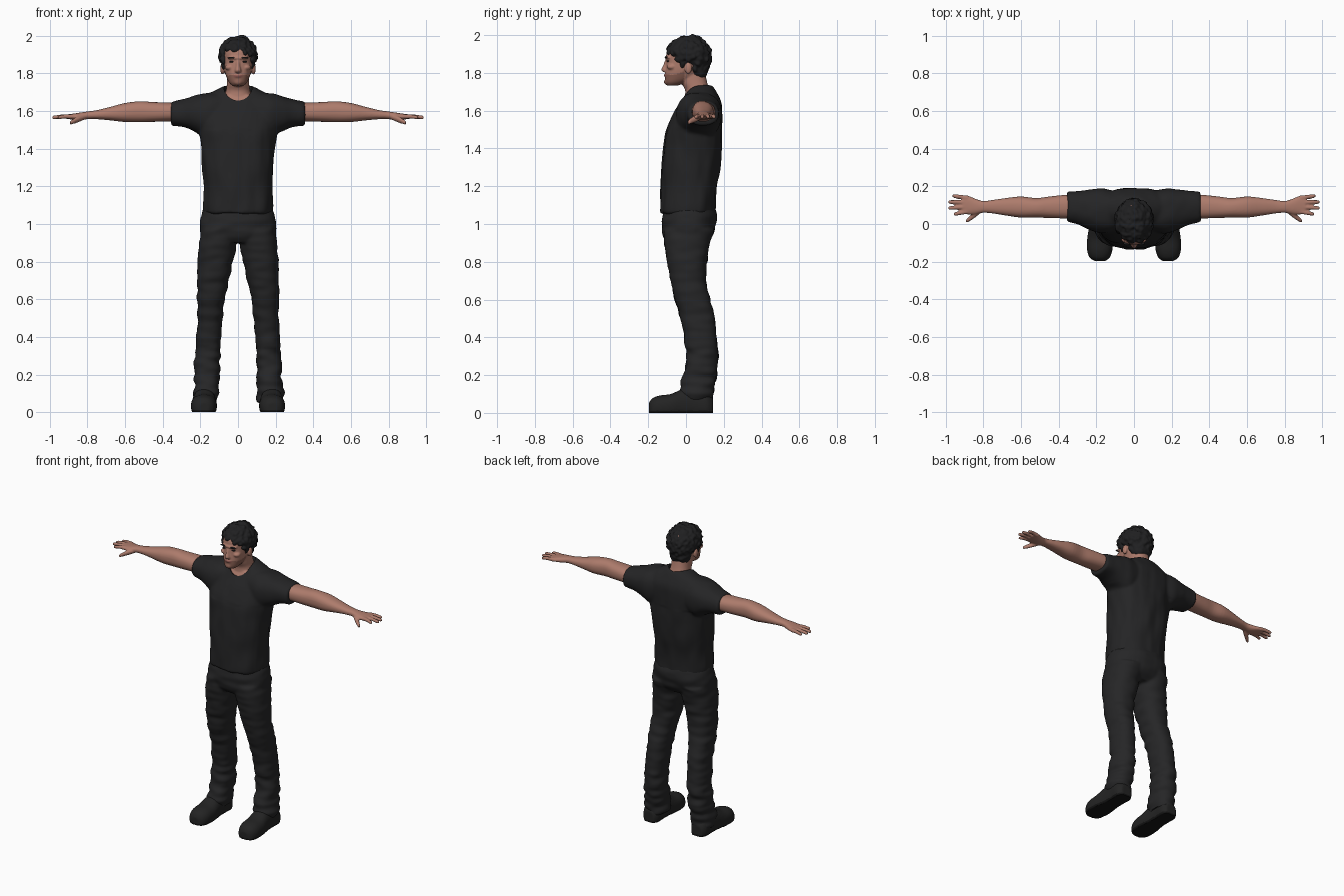
import bpy, bmesh, math, random
from mathutils import Vector, Matrix, noise

if "Cube" in bpy.data.objects:
    bpy.data.objects.remove(bpy.data.objects["Cube"])

random.seed(4)


def material(name, rgb):
    m = bpy.data.materials.new(name)
    m.diffuse_color = (*rgb, 1)
    m.use_nodes = True
    m.node_tree.nodes["Principled BSDF"].inputs["Base Color"].default_value = m.diffuse_color
    return m


SKIN = material("skin", (0.42, 0.20, 0.15))
STUBBLE = material("stubble", (0.25, 0.115, 0.085))
LIP = material("lips", (0.27, 0.10, 0.085))
HAIR = material("black hair", (0.014, 0.014, 0.015))
SHIRT = material("charcoal shirt", (0.018, 0.018, 0.019))
DENIM = material("charcoal trousers", (0.019, 0.019, 0.020))
SHOE = material("dark shoes", (0.017, 0.017, 0.017))
SOLE = material("black soles", (0.007, 0.007, 0.007))


def smooth_rings(rings, n=4):
    """Catmull-Rom interpolation between cross-sections."""
    out = []
    for i in range(len(rings) - 1):
        p0, p1, p2, p3 = (rings[min(max(i + k, 0), len(rings) - 1)] for k in (-1, 0, 1, 2))
        for j in range(n):
            t = j / n
            out.append([0.5 * (2 * b + (c - a) * t + (2 * a - 5 * b + 4 * c - d) * t * t
                               + (3 * b - a - 3 * c + d) * t ** 3)
                        for a, b, c, d in zip(p0, p1, p2, p3)])
    return out + [list(rings[-1])]


def loft(bm, axis, rings, sign=1, power=2.3, sides=32):
    """Rings are (position, a0, a1, b0, b1): extents across the axis."""
    loops = []
    for t, a0, a1, b0, b1 in smooth_rings(rings):
        loop = []
        for k in range(sides):
            c, s = math.cos(math.tau * k / sides), math.sin(math.tau * k / sides)
            a = (a0 + a1) / 2 + (a1 - a0) / 2 * math.copysign(abs(c) ** (2 / power), c)
            b = (b0 + b1) / 2 + (b1 - b0) / 2 * math.copysign(abs(s) ** (2 / power), s)
            x, y, z = {'x': (t, a, b), 'y': (a, t, b), 'z': (a, b, t)}[axis]
            loop.append(bm.verts.new((x * sign, y, z)))
        loops.append(loop)
    faces = [bm.faces.new((p[k], p[k - 1], q[k - 1], q[k]))
             for p, q in zip(loops, loops[1:]) for k in range(sides)]
    faces += [bm.faces.new(loops[0]), bm.faces.new(loops[-1][::-1])]
    bmesh.ops.recalc_face_normals(bm, faces=faces)


def ball(bm, centre, radii, sub=3):
    mat = Matrix.Translation(centre) @ Matrix.Diagonal((*radii, 1))
    bmesh.ops.create_icosphere(bm, subdivisions=sub, radius=1, matrix=mat)


def make(name, bm, mats):
    me = bpy.data.meshes.new(name)
    bm.to_mesh(me)
    bm.free()
    ob = bpy.data.objects.new(name, me)
    bpy.context.collection.objects.link(ob)
    for m in mats:
        me.materials.append(m)
    return ob


def finish(ob, angle=50):
    bpy.ops.object.select_all(action='DESELECT')
    ob.select_set(True)
    bpy.context.view_layer.objects.active = ob
    bpy.ops.object.shade_smooth_by_angle(angle=math.radians(angle))


def fuse(name, bm, mats, voxel, relax=4, bump=None, cutter=None, rule=None):
    """Merge overlapping volumes into one skin, add folds, cut and colour it."""
    ob = make(name, bm, mats)
    rm = ob.modifiers.new("fuse", 'REMESH')
    rm.mode, rm.voxel_size = 'VOXEL', voxel
    sm = ob.modifiers.new("relax", 'SMOOTH')
    sm.factor, sm.iterations = 0.5, relax

    def bake():
        dg = bpy.context.evaluated_depsgraph_get()
        new = bpy.data.meshes.new_from_object(ob.evaluated_get(dg))
        ob.modifiers.clear()
        ob.data = new
        new.materials.clear()
        for m in mats:
            new.materials.append(m)

    bake()
    if bump:
        moves = [v.normal * bump(v.co) for v in ob.data.vertices]
        for v, d in zip(ob.data.vertices, moves):
            v.co += d
    for v in ob.data.vertices:
        v.co.z = max(v.co.z, 0)
    if cutter:
        bo = ob.modifiers.new("cut", 'BOOLEAN')
        bo.operation, bo.object, bo.solver = 'DIFFERENCE', cutter, 'EXACT'
        bake()
    for p in ob.data.polygons:
        p.material_index = rule(p.center) if rule else 0
    finish(ob)
    return ob


def folds(amp, fx, fz):
    return lambda c: amp(c) * noise.noise(Vector((c.x * fx, c.y * fx, c.z * fz)))


# T-shirt: torso and two short sleeves, with a scooped neck opening
torso = [(1.055, -.182, .182, -.137, .158), (1.10, -.186, .186, -.136, .158),
         (1.2, -.182, .182, -.132, .166), (1.3, -.188, .188, -.13, .18),
         (1.42, -.198, .198, -.116, .19), (1.5, -.21, .21, -.105, .192),
         (1.58, -.215, .215, -.07, .192), (1.64, -.2, .2, -.035, .187),
         (1.685, -.165, .165, -.008, .168), (1.715, -.11, .11, .01, .152),
         (1.735, -.07, .07, .025, .138)]
sleeve = [(.08, -.035, .17, 1.48, 1.70), (.16, -.05, .188, 1.455, 1.697),
          (.22, -.036, .186, 1.485, 1.685), (.28, -.01, .178, 1.512, 1.665),
          (.355, .015, .172, 1.522, 1.648)]
bm = bmesh.new()
ball(bm, (0, .025, 1.745), (.078, .115, .098), 4)
neck_cutter = make("neck_cutter", bm, [SHIRT])
neck_cutter.hide_render = True
bm = bmesh.new()
loft(bm, 'z', torso)
for s in (1, -1):
    loft(bm, 'x', sleeve, s)
fuse("t_shirt", bm, [SHIRT], .009, 5,
     folds(lambda c: .008 if c.z < 1.5 else .004, 16, 7), neck_cutter)
bpy.data.objects.remove(neck_cutter)

# Trousers: hips and two legs, creased below the knee
leg = [(.97, .005, .197, -.12, .15), (.9, .006, .207, -.115, .125),
       (.8, .028, .215, -.1, .112), (.7, .048, .217, -.08, .107),
       (.6, .07, .219, -.058, .127), (.5, .082, .217, -.03, .152),
       (.4, .09, .222, -.01, .162), (.3, .094, .226, 0, .167),
       (.2, .097, .233, -.012, .162), (.12, .1, .237, -.034, .147),
       (.05, .105, .235, -.02, .138)]
bm = bmesh.new()
loft(bm, 'z', [(.9, -.16, .16, -.1, .1), (.94, -.2, .2, -.122, .138),
               (.99, -.202, .202, -.128, .157), (1.05, -.192, .192, -.122, .164),
               (1.1, -.175, .175, -.11, .145)])
for s in (1, -1):
    loft(bm, 'z', leg, s)
fuse("trousers", bm, [DENIM], .009, 4,
     folds(lambda c: .014 if c.z < .35 else .007, 9, 24))

# Shoes with darker soles
for s, side in ((1, "left"), (-1, "right")):
    bm = bmesh.new()
    loft(bm, 'y', [(-.197, .155, .208, -.01, .05), (-.18, .13, .235, -.03, .076),
                   (-.14, .115, .249, -.03, .092), (-.08, .112, .249, -.03, .1),
                   (-.02, .118, .24, -.03, .125), (.05, .122, .235, -.03, .13),
                   (.11, .12, .235, -.03, .11), (.143, .14, .215, -.02, .075)], s)
    fuse(side + "_shoe", bm, [SHOE, SOLE], .007, 3, rule=lambda c: int(c.z < .012))

# Bare arms with palms, fingers and thumbs
arm = [(.28, .035, .155, 1.545, 1.64), (.36, .03, .155, 1.545, 1.645),
       (.45, .032, .146, 1.543, 1.648), (.52, .034, .138, 1.542, 1.652),
       (.6, .034, .146, 1.542, 1.643), (.68, .045, .138, 1.551, 1.622),
       (.75, .056, .128, 1.557, 1.605), (.8, .06, .122, 1.557, 1.598),
       (.84, .052, .133, 1.552, 1.592), (.88, .05, .15, 1.555, 1.586),
       (.912, .056, .152, 1.559, 1.582)]
fingers = [(.065, .053, .958), (.09, .085, .988), (.115, .117, .986), (.14, .149, .965)]
for s, side in ((1, "left"), (-1, "right")):
    bm = bmesh.new()
    loft(bm, 'x', arm, s)
    for y0, y1, tip in fingers:
        loft(bm, 'x', [(.885, y0 - .012, y0 + .012, 1.558, 1.584),
                       ((.885 + tip) / 2, (y0 + y1) / 2 - .011, (y0 + y1) / 2 + .011, 1.56, 1.582),
                       (tip - .008, y1 - .01, y1 + .01, 1.557, 1.576),
                       (tip, y1 - .005, y1 + .005, 1.561, 1.571)], s, 2, 12)
    loft(bm, 'x', [(.815, .058, .09, 1.555, 1.583), (.85, .03, .066, 1.54, 1.573),
                   (.88, .011, .036, 1.53, 1.556), (.894, .006, .022, 1.528, 1.545)], s, 2, 12)
    fuse(side + "_arm", bm, [SKIN], .005, 3)

# Head, neck and the bit of chest seen inside the collar
bm = bmesh.new()
loft(bm, 'z', [(1.732, -.026, .026, -.098, -.045), (1.75, -.046, .046, -.109, .0),
               (1.78, -.061, .061, -.11, .06), (1.82, -.073, .073, -.107, .1),
               (1.87, -.077, .077, -.104, .115), (1.92, -.077, .077, -.1, .115),
               (1.96, -.06, .06, -.07, .1)])
loft(bm, 'z', [(1.62, -.11, .11, -.0, .15), (1.67, -.08, .08, -.005, .145),
               (1.71, -.064, .064, -.005, .125), (1.75, -.059, .059, -.025, .112),
               (1.81, -.057, .057, -.04, .1)])
loft(bm, 'z', [(z, a + .012, b - .012, c + .009, d - .009)
               for z, a, b, c, d in torso if 1.45 < z < 1.7])
# nose, brow ridge, chin, lips, cheekbones and ears
loft(bm, 'z', [(1.805, -.017, .017, -.122, -.09), (1.817, -.017, .017, -.131, -.09),
               (1.84, -.011, .011, -.121, -.09), (1.868, -.009, .009, -.111, -.09)], 1, 2, 16)
ball(bm, (0, -.092, 1.882), (.056, .02, .011))
ball(bm, (0, -.1, 1.752), (.024, .017, .016))
ball(bm, (0, -.103, 1.787), (.024, .014, .01))
for s in (1, -1):
    ball(bm, (s * .045, -.075, 1.832), (.024, .026, .016))
    ball(bm, (s * .083, .012, 1.825), (.011, .02, .031))


def face_colour(c):
    if abs(c.x) < .025 and abs(c.z - 1.787) < .0075 and c.y < -.1:
        return 2
    edge = 1.79 + max(0, c.y + .06) * .35 - (.008 if abs(c.x) < .015 else 0)
    return int(1.725 < c.z < edge and c.y < -.01)


fuse("head_and_neck", bm, [SKIN, STUBBLE, LIP], .005, 3, rule=face_colour)

# Eyebrows and eyes
for s, side in ((1, "left"), (-1, "right")):
    bm = bmesh.new()
    ball(bm, (s * .035, -.104, 1.883), (.022, .009, .0045), 2)
    finish(make(side + "_eyebrow", bm, [HAIR]))
    bm = bmesh.new()
    ball(bm, (s * .034, -.096, 1.862), (.014, .008, .0045), 2)
    finish(make(side + "_eye", bm, [HAIR]))

# Wavy hair: a cap covered with overlapping locks, face and ears left free
bm = bmesh.new()
ball(bm, (0, .025, 1.893), (.092, .1, .098), 4)
ball(bm, (0, .062, 1.825), (.07, .058, .07), 4)
count = 260
for i in range(count):
    h = 1 - 2 * (i + .5) / count
    r, ang = math.sqrt(1 - h * h), i * 2.39996
    p = Vector((.092 * r * math.cos(ang), .013 + .11 * r * math.sin(ang), 1.886 + .1 * h))
    if p.z < 1.85 and p.y > .03:
        p.x *= .92
    fringe = 1.918 - .016 * (p.x > .03)
    if (p.y > .045 and p.z > 1.775) or (p.z > 1.865 and p.y > -.045) or p.z > fringe:
        k = random.uniform(.011, .017)
        ball(bm, p, (k * 1.1, k * 1.2, k * random.uniform(.9, 1.5)), 2)
for s in (1, -1):
    ball(bm, (s * .076, -.018, 1.85), (.009, .014, .03))
fuse("hair", bm, [HAIR], .006, 2, folds(lambda c: .008, 40, 40))
